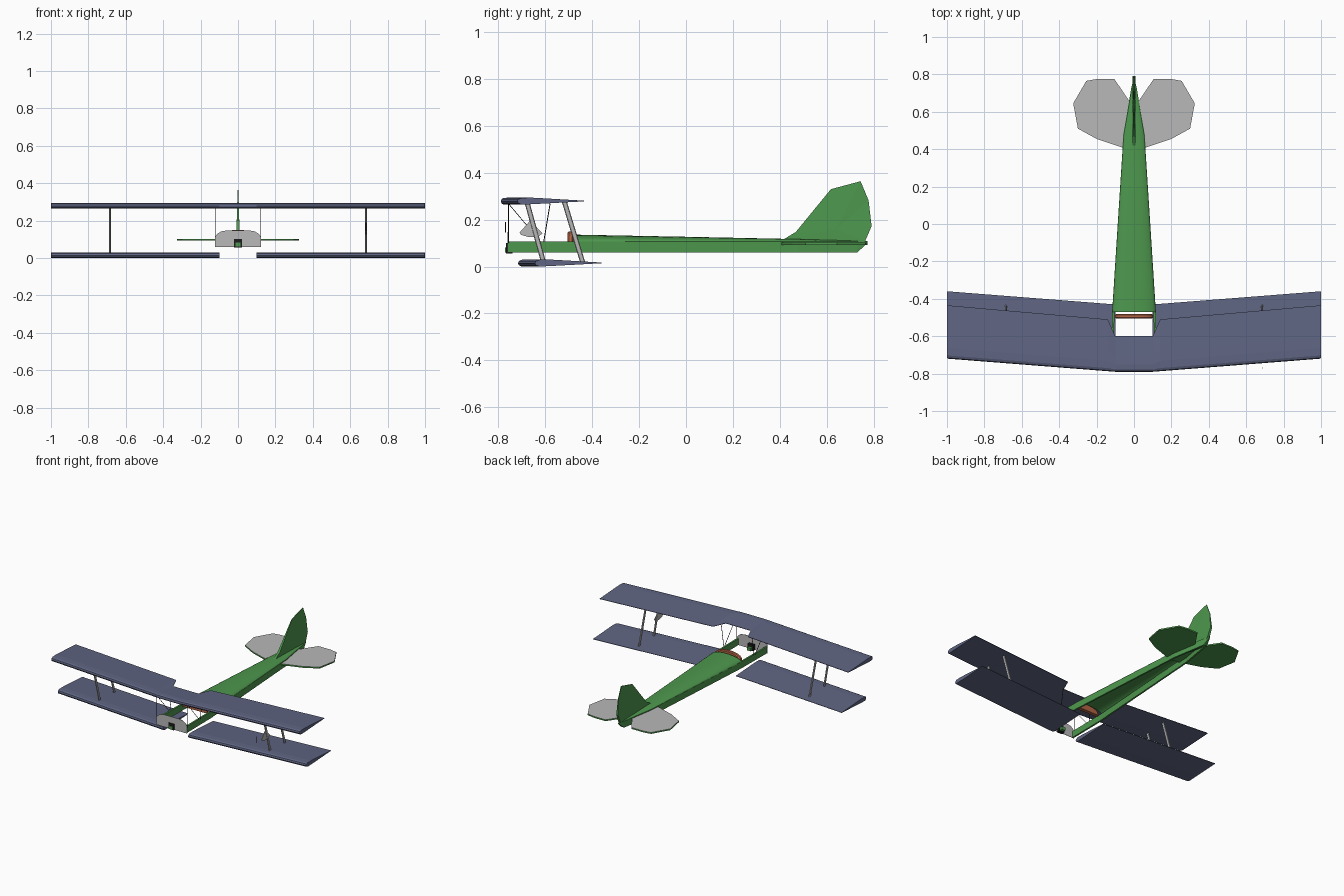
import bpy, bmesh, math
from mathutils import Vector

if "Cube" in bpy.data.objects:
    bpy.data.objects.remove(bpy.data.objects["Cube"])


def mat(name, rgb):
    m = bpy.data.materials.new(name)
    m.diffuse_color = (*rgb, 1)
    m.use_nodes = True
    m.node_tree.nodes["Principled BSDF"].inputs["Base Color"].default_value = m.diffuse_color
    return m


BLUE = mat("slate_blue", (0.115, 0.13, 0.225))
GREEN = mat("green", (0.075, 0.31, 0.075))
GREY = mat("light_grey", (0.48, 0.48, 0.48))
ORANGE = mat("burnt_orange", (0.45, 0.13, 0.06))
BLACK = mat("black", (0.012, 0.012, 0.012))


def finish(name, bm, *mats):
    bmesh.ops.recalc_face_normals(bm, faces=bm.faces)
    me = bpy.data.meshes.new(name)
    bm.to_mesh(me)
    bm.free()
    ob = bpy.data.objects.new(name, me)
    bpy.context.collection.objects.link(ob)
    for m in mats:
        me.materials.append(m)
    return ob


def loft(name, rings, m, closed=True, caps=True):
    """Skin a list of equal-length point rings."""
    bm = bmesh.new()
    rows = [[bm.verts.new(p) for p in r] for r in rings]
    n = len(rows[0])
    for a, b in zip(rows, rows[1:]):
        for i in range(n if closed else n - 1):
            j = (i + 1) % n
            bm.faces.new((a[i], a[j], b[j], b[i]))
    if caps:
        bm.faces.new(rows[0])
        bm.faces.new(rows[-1])
    return finish(name, bm, m)


def box(name, x, y, z, m):
    ring = lambda yy: [(x[0], yy, z[0]), (x[1], yy, z[0]), (x[1], yy, z[1]), (x[0], yy, z[1])]
    return loft(name, [ring(y[0]), ring(y[1])], m)


def rod(name, a, b, rx, ry, m, n=8):
    """Elliptical rod between two points."""
    ring = lambda p: [(p[0] + rx * math.cos(2 * math.pi * i / n),
                       p[1] + ry * math.sin(2 * math.pi * i / n), p[2]) for i in range(n)]
    return loft(name, [ring(a), ring(b)], m)


# wing section: chord fraction, height
SECTION = [(0, .014), (.015, .024), (.06, .029), (.2, .03), (.4, .027), (1, .017),
           (1, .014), (.35, .004), (.06, 0), (.015, .005)]


def wing(name, stations, z):
    # stations: x, leading y, trailing y
    return loft(name, [[(x, le + f * (te - le), z + h) for f, h in SECTION]
                       for x, le, te in stations], BLUE)


# upper wing with centre cutout
half = [(.1, -.79, -.60), (.14, -.787, -.51), (.997, -.72, -.435), (1, -.715, -.437)]
wing("upper_wing", [(-x, a, b) for x, a, b in reversed(half)] + half, .264)

for s, side in ((1, "right"), (-1, "left")):
    # lower wing panels
    wing(side + "_lower_wing", [(s * .1, -.717, -.43), (s * .997, -.645, -.36),
                                (s, -.64, -.362)], 0)
    # wing struts
    for tag, y0, y1 in (("front", -.607, -.68), ("rear", -.44, -.52)):
        rod(f"{side}_{tag}_strut", (s * .685, y0, .015), (s * .685, y1, .28), .005, .011, GREY)
    # cabane wires
    for i, (a, b) in enumerate((((-.757, .268), (-.757, .10)), ((-.757, .268), (-.62, .105)),
                                ((-.58, .268), (-.607, .105)))):
        rod(f"{side}_cabane_wire_{i}", (s * .122, *a), (s * .122, *b), .002, .002, BLACK, 5)
    # fuselage side boards
    rings = []
    for y, w, bot in ((-.76, .12, .06), (-.47, .117, .06), (.48, .056, .06),
                      (.73, .014, .06), (.775, .003, .10)):
        t = min(.012, w)
        rings.append([(s * (w - t), y, bot), (s * w, y, bot), (s * w, y, .107), (s * (w - t), y, .107)])
    loft(side + "_fuselage_side", rings, GREEN)

# rounded fuselage deck, open underneath
N = 12
rings = []
for y, w, h in ((-.47, .117, .031), (.0, .087, .022), (.48, .056, .012), (.775, .003, .004)):
    rings.append([(w * math.cos(math.pi * i / N), y, .105 + h * math.sin(math.pi * i / N))
                  for i in range(N + 1)])
deck = loft("fuselage_deck", rings, GREEN, closed=False, caps=False)
deck.data.polygons.foreach_set("use_smooth", [True] * len(deck.data.polygons))

# firewall plate
arch = [(-.122, .058), (.122, .058), (.122, .112), (.112, .128), (.09, .142), (.06, .147),
        (-.06, .147), (-.09, .142), (-.112, .128), (-.122, .112)]
loft("firewall", [[(x, y, z) for x, z in arch] for y in (-.762, -.759)], GREY)

# engine mount
box("engine_mount", (-.022, .022), (-.768, -.74), (.056, .1), BLACK)
box("engine_block", (-.014, .014), (-.772, -.72), (.06, .082), GREEN)

# padded cockpit bulkhead with rounded edge
rings = []
for y, k in ((-.506, .9), (-.5, 1), (-.486, 1), (-.48, .9)):
    rings.append([(.102 * k * math.cos(math.pi * i / N),
                   y, .1 + .05 * k * math.sin(math.pi * i / N) ** .7 if 0 < i < N else .1)
                  for i in range(N + 1)])
loft("cockpit_bulkhead", rings, ORANGE)

# fin, thick at the base and thin at the top
fin = [(.41, .112), (.469, .148), (.618, .33), (.745, .364), (.779, .282), (.792, .172),
       (.765, .11), (.728, .06)]
bm = bmesh.new()
sides = []
for s in (-1, 1):
    sides.append([bm.verts.new((s * max(.002, min(.009, .009 * (.26 - z) / .12)), y, z)) for y, z in fin])
    core = bm.verts.new((s * .008, .64, .16))
    for i in range(len(fin)):
        bm.faces.new((sides[-1][i], sides[-1][(i + 1) % len(fin)], core))
for i in range(len(fin)):
    j = (i + 1) % len(fin)
    bm.faces.new((sides[0][i], sides[0][j], sides[1][j], sides[1][i]))
finish("fin", bm, GREEN)

# tailplane: grey top, green edges and underside
outline = [(0, .40), (.06, .408), (.2, .455), (.30, .51), (.325, .645), (.255, .765), (.2, .775),
           (.105, .775), (.02, .65), (0, .65)]
for s, side in ((1, "right"), (-1, "left")):
    bm = bmesh.new()
    f = bm.faces.new([bm.verts.new((s * x, y, .092)) for x, y in outline])
    ext = bmesh.ops.extrude_face_region(bm, geom=[f])
    bmesh.ops.translate(bm, vec=(0, 0, .01),
                        verts=[v for v in ext["geom"] if isinstance(v, bmesh.types.BMVert)])
    ob = finish(side + "_tailplane", bm, GREEN, GREY)
    for p in ob.data.polygons:
        p.material_index = int(p.normal.z > .5)

# airspeed vane on the right front strut
vane = [(-.664, .197), (-.71, .145), (-.705, .136), (-.67, .125), (-.63, .126), (-.613, .142)]
loft("airspeed_vane", [[(x, y, z) for y, z in vane] for x in (.683, .687)], GREY)
rod("airspeed_probe", (.685, -.77, .145), (.685, -.77, .19), .003, .002, BLACK, 6)
